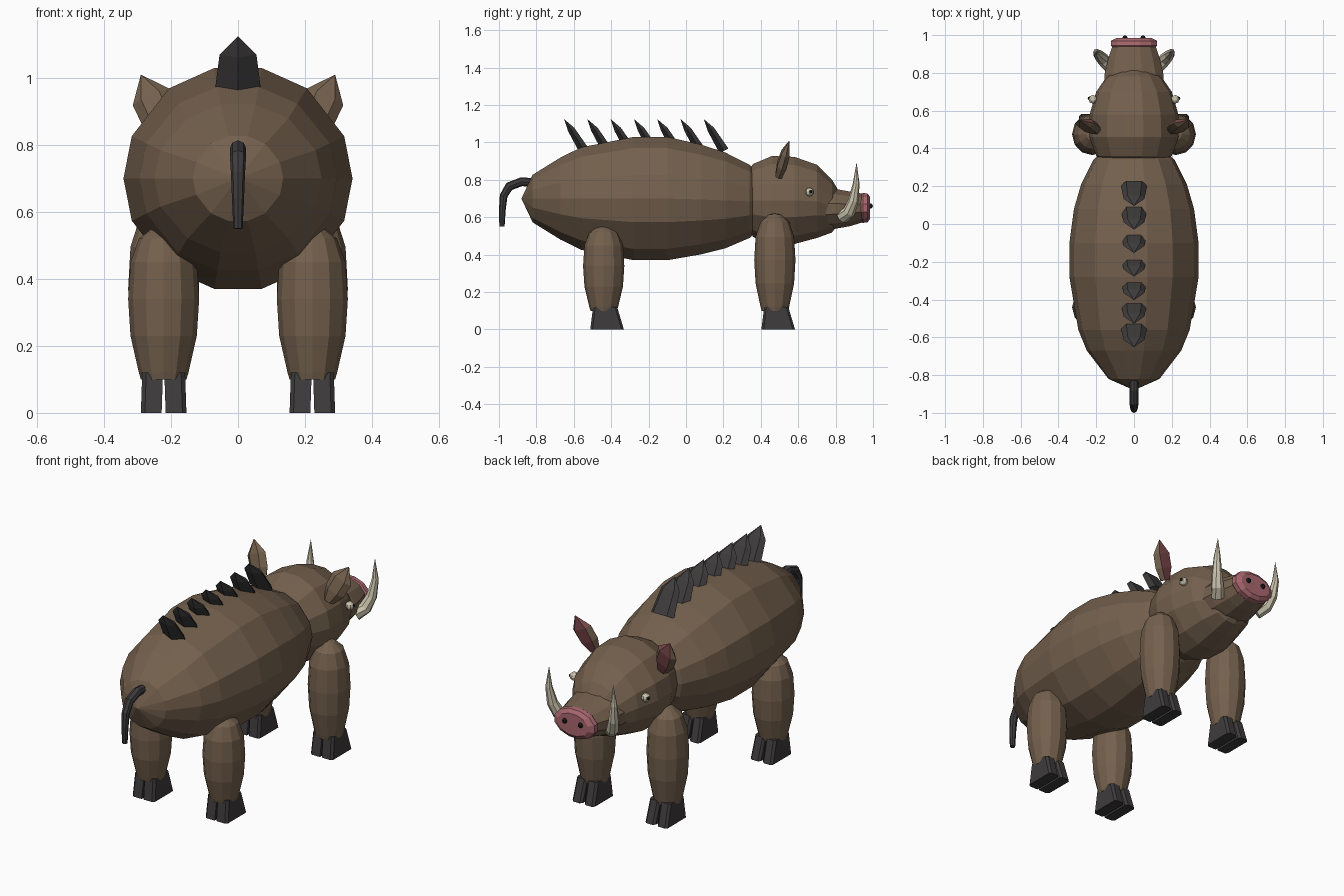
import bpy, bmesh, math
from mathutils import Vector

if "Cube" in bpy.data.objects:
    bpy.data.objects.remove(bpy.data.objects["Cube"])


def material(name, rgb):
    m = bpy.data.materials.new(name)
    m.diffuse_color = (*rgb, 1)
    m.use_nodes = True
    m.node_tree.nodes["Principled BSDF"].inputs["Base Color"].default_value = m.diffuse_color
    return m


BROWN = material("brown hide", (0.175, 0.118, 0.075))
DARK = material("dark bristle", (0.048, 0.044, 0.044))
PINK = material("pink nose", (0.40, 0.14, 0.16))
INNER = material("dusky pink", (0.20, 0.065, 0.07))
IVORY = material("ivory", (0.62, 0.57, 0.43))
BLACK = material("black", (0.01, 0.01, 0.01))


def loft(name, rings, mats, caps=True):
    """Skin a list of point rings; a ring of one point closes to a tip."""
    bm = bmesh.new()
    vs = [[bm.verts.new(p) for p in r] for r in rings]
    for a, b in zip(vs, vs[1:]):
        n = max(len(a), len(b))
        for i in range(n):
            j = (i + 1) % n
            if len(a) == 1:
                bm.faces.new((a[0], b[j], b[i]))
            elif len(b) == 1:
                bm.faces.new((a[i], a[j], b[0]))
            else:
                bm.faces.new((a[i], a[j], b[j], b[i]))
    if caps:
        for r in (vs[0], vs[-1]):
            if len(r) > 2:
                bm.faces.new(r)
    bmesh.ops.recalc_face_normals(bm, faces=bm.faces)
    me = bpy.data.meshes.new(name)
    bm.to_mesh(me)
    bm.free()
    for m in mats:
        me.materials.append(m)
    ob = bpy.data.objects.new(name, me)
    bpy.context.collection.objects.link(ob)
    return ob


# Cross-section angles with flat top and bottom
HALF = [0, 22, 53, 78]
ROUND = HALF + [180 - a for a in reversed(HALF)]
ROUND = ROUND + [360 - a for a in reversed(ROUND[1:-1])]


def ring_y(y, z, rx, rz, angles=ROUND):
    if rx == 0:
        return [(0, y, z)]
    return [(rx * math.cos(math.radians(a)), y, z + rz * math.sin(math.radians(a)))
            for a in angles]


def tube(name, path, radii, mat, sides=8):
    """Tapered round tube along a path lying near the yz plane."""
    pts = [Vector(p) for p in path]
    rings = []
    for i, (p, r) in enumerate(zip(pts, radii)):
        d = (pts[min(i + 1, len(pts) - 1)] - pts[max(i - 1, 0)]).normalized()
        u = (Vector((1, 0, 0)) - d * d.x).normalized()
        v = d.cross(u)
        rings.append([p] if r == 0 else
                     [p + r * (u * math.cos(t) + v * math.sin(t))
                      for t in (math.tau * k / sides for k in range(sides))])
    return loft(name, rings, [mat])


def ball(name, c, r, mat, seg=8):
    bm = bmesh.new()
    bmesh.ops.create_uvsphere(bm, u_segments=seg, v_segments=6, radius=r)
    bmesh.ops.translate(bm, verts=bm.verts, vec=c)
    me = bpy.data.meshes.new(name)
    bm.to_mesh(me)
    bm.free()
    me.materials.append(mat)
    ob = bpy.data.objects.new(name, me)
    bpy.context.collection.objects.link(ob)
    return ob


# Body and head
loft("body", [ring_y(*r) for r in [
    (-0.88, 0.70, 0, 0), (-0.82, 0.70, 0.135, 0.13), (-0.67, 0.70, 0.25, 0.225),
    (-0.56, 0.70, 0.295, 0.28), (-0.28, 0.70, 0.342, 0.337), (-0.10, 0.70, 0.342, 0.337),
    (0.08, 0.695, 0.318, 0.30), (0.21, 0.69, 0.28, 0.262), (0.34, 0.685, 0.215, 0.20),
    (0.44, 0.685, 0.10, 0.10)]], [BROWN])
loft("head", [ring_y(*r) for r in [
    (0.32, 0.69, 0.16, 0.15), (0.36, 0.69, 0.20, 0.20), (0.46, 0.69, 0.237, 0.243),
    (0.58, 0.69, 0.235, 0.238), (0.70, 0.685, 0.20, 0.20), (0.78, 0.66, 0.145, 0.145),
    (0.83, 0.65, 0.07, 0.07)]], [BROWN])

# Snout, nose disc and nostrils
TWELVE = [15 + 30 * k for k in range(12)]
loft("snout", [ring_y(*r, TWELVE) for r in [
    (0.74, 0.645, 0.165, 0.115), (0.80, 0.645, 0.16, 0.11),
    (0.88, 0.645, 0.14, 0.095), (0.95, 0.65, 0.115, 0.078)]], [BROWN])
loft("nose_disc", [ring_y(*r, TWELVE) for r in [
    (0.93, 0.65, 0.115, 0.072), (0.945, 0.65, 0.127, 0.083),
    (0.97, 0.65, 0.125, 0.080), (0.985, 0.65, 0.095, 0.06)]], [PINK])

for s, side in ((-1, "left"), (1, "right")):
    ball(f"nostril_{side}", (s * 0.048, 0.985, 0.66), 0.014, BLACK)

    # Eyes with pupils
    ball(f"eye_{side}", (s * 0.218, 0.66, 0.735), 0.023, IVORY)
    ball(f"pupil_{side}", (s * 0.236, 0.666, 0.737), 0.009, BLACK)

    # Curved tusks
    tube(f"tusk_{side}", [(s * 0.13, 0.835, 0.60), (s * 0.165, 0.872, 0.63),
                          (s * 0.187, 0.895, 0.69), (s * 0.198, 0.91, 0.78),
                          (s * 0.195, 0.912, 0.895)],
         [0.036, 0.034, 0.028, 0.018, 0], IVORY)

    # Leaf-shaped ears, pink on the front
    base, tip = Vector((0.205, 0.495, 0.82)), Vector((0.29, 0.552, 1.01))
    along = tip - base
    across = Vector((0.9, 0, -0.42))
    depth = across.cross(along).normalized()
    depth = depth if depth.y > 0 else -depth
    rings = []
    for t, w, d in ((0, 0.03, 0.018), (0.3, 0.058, 0.026), (0.65, 0.06, 0.022)):
        c = base + along * t
        rings.append([c - across * w, c - across * w * 0.6 + depth * d,
                      c + across * w * 0.6 + depth * d, c + across * w,
                      c + across * w * 0.5 - depth * d, c - across * w * 0.5 - depth * d])
    rings.append([tip])
    rings = [[(s * p.x, p.y, p.z) for p in r] for r in rings]
    ear = loft(f"ear_{side}", rings, [BROWN, INNER])
    for f in ear.data.polygons:
        f.material_index = int(f.normal.y > 0.75)

    # Legs with two-toed hooves
    for end, cy, top in (("rear", -0.44, 0.56), ("front", 0.475, 0.62)):
        cx, k = s * 0.222, (top - 0.10) / 0.46
        prof = [(0.0, 0.068), (0.02, 0.074), (0.13, 0.099), (0.24, 0.106),
                (0.35, 0.099), (0.42, 0.074), (0.455, 0.03)]
        rings = [[(cx + r * math.cos(math.tau * i / 12), cy + r * 1.04 * math.sin(math.tau * i / 12),
                   0.10 + h * k) for i in range(12)] for h, r in prof]
        loft(f"{end}_leg_{side}", rings + [[(cx, cy, top)]], [BROWN])
        for t, toe in ((-1, "inner"), (1, "outer")):
            rings = []
            for z, y0, y1, x0, x1 in ((0, -0.072, 0.108, 0.006, 0.068),
                                      (0.12, -0.057, 0.072, 0.002, 0.064)):
                b = 0.012
                outline = [(x0, y0), (x1 - b, y0), (x1, y0 + b), (x1, y1 - b),
                           (x1 - b, y1), (x0 + b, y1), (x0, y1 - b)]
                rings.append([(cx + s * t * x, cy + y, z) for x, y in outline])
            loft(f"{end}_hoof_{side}_{toe}", rings, [DARK])

# Hanging tail
tube("tail", [(0, -0.80, 0.785), (0, -0.88, 0.79), (0, -0.945, 0.765), (0, -0.975, 0.715),
              (0, -0.982, 0.64), (0, -0.984, 0.55)],
     [0.023, 0.024, 0.024, 0.021, 0.018, 0.014], DARK)

# Row of backswept mane spikes
for i in range(7):
    y = 0.095 - i * 0.1245
    rings = []
    for dy, z, w, d in ((0.108, 0.955, 0.07, 0.024), (0.038, 1.07, 0.055, 0.017)):
        rings.append([(-w, y + dy, z), (-w * 0.6, y + dy + d, z + d * 0.5),
                      (w * 0.6, y + dy + d, z + d * 0.5), (w, y + dy, z),
                      (0, y + dy - d, z - d * 0.5)])
    loft(f"mane_spike_{i + 1}", rings + [[(0, y, 1.125)]], [DARK])
